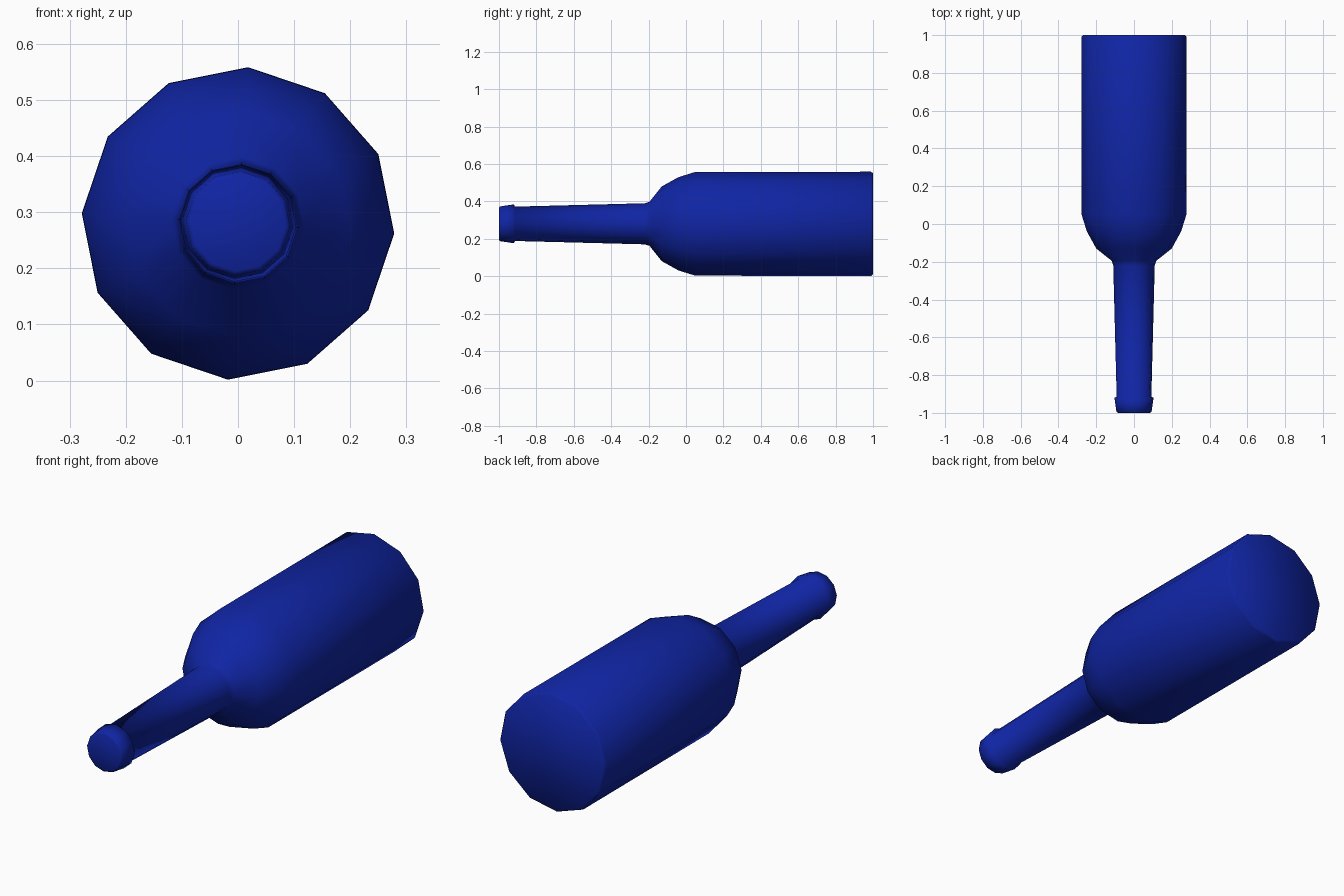
import bpy, bmesh, math

if "Cube" in bpy.data.objects:
    bpy.data.objects.remove(bpy.data.objects["Cube"])

SIDES = 12
CENTRE_Z = 0.28
TURN = math.radians(-3.7)

# Bottle outline from mouth to base: (y, radius)
PROFILE = [
    (-1.0, 0.085), (-0.995, 0.093), (-0.92, 0.104),   # lip collar
    (-0.915, 0.092),                                  # step under the collar
    (-0.22, 0.110), (-0.195, 0.118),                  # neck
    (-0.13, 0.200), (-0.04, 0.250), (0.05, 0.278),    # shoulder
    (0.99, 0.279), (1.0, 0.270),                      # body and base edge
]


def ring(bm, y, r):
    return [bm.verts.new((r * math.cos(TURN + 2 * math.pi * i / SIDES), y,
                          CENTRE_Z + r * math.sin(TURN + 2 * math.pi * i / SIDES)))
            for i in range(SIDES)]


# Revolve the outline about the y axis
bm = bmesh.new()
rings = [ring(bm, y, r) for y, r in PROFILE]
for a, b in zip(rings, rings[1:]):
    for i in range(SIDES):
        j = (i + 1) % SIDES
        bm.faces.new((a[i], a[j], b[j], b[i]))

# Closed mouth and base
bm.faces.new(rings[0])
bm.faces.new(rings[-1])
bmesh.ops.recalc_face_normals(bm, faces=bm.faces[:])
for f in bm.faces:
    f.smooth = True

mesh = bpy.data.meshes.new("bottle")
bm.to_mesh(mesh)
bm.free()
bottle = bpy.data.objects.new("bottle", mesh)
bpy.context.collection.objects.link(bottle)

# Dark blue glass
glass = bpy.data.materials.new("blue_glass")
glass.diffuse_color = (0.005, 0.018, 0.37, 1.0)
glass.use_nodes = True
glass.node_tree.nodes["Principled BSDF"].inputs["Base Color"].default_value = glass.diffuse_color
mesh.materials.append(glass)
